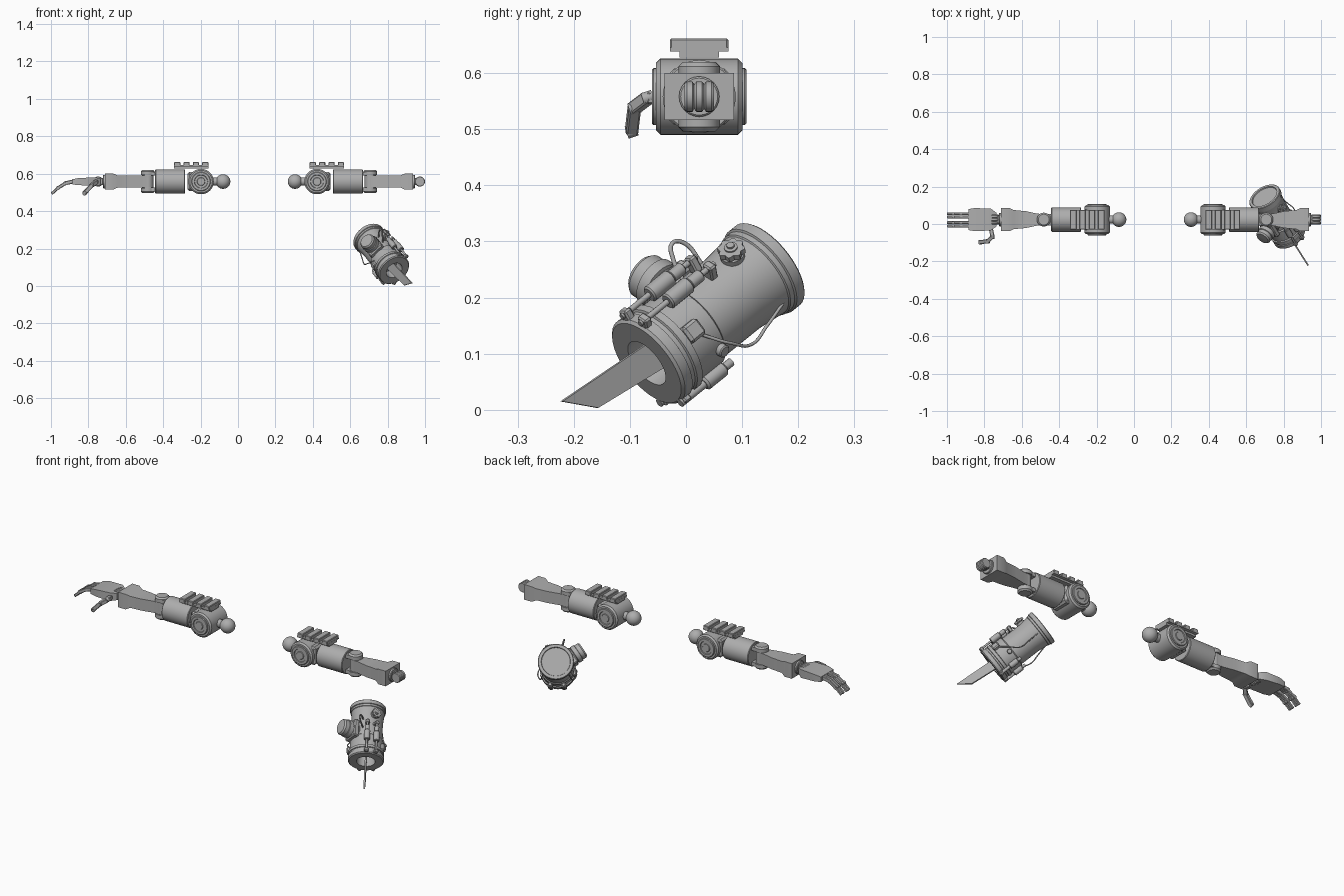
import bpy, bmesh, math
from mathutils import Vector, Matrix

if "Cube" in bpy.data.objects:
    bpy.data.objects.remove(bpy.data.objects["Cube"])

grey = bpy.data.materials.new("plain_grey")
grey.diffuse_color = (0.42, 0.42, 0.42, 1)
grey.use_nodes = True
grey.node_tree.nodes["Principled BSDF"].inputs["Base Color"].default_value = grey.diffuse_color
CY, CZ, MX = 0.0235, 0.558, 0.1125      # arm centre line and mirror plane


def finish(name, bm, angle=35):
    bmesh.ops.recalc_face_normals(bm, faces=bm.faces)
    me = bpy.data.meshes.new(name)
    bm.to_mesh(me)
    bm.free()
    ob = bpy.data.objects.new(name, me)
    bpy.context.collection.objects.link(ob)
    me.materials.append(grey)
    bpy.ops.object.select_all(action='DESELECT')
    ob.select_set(True)
    bpy.context.view_layer.objects.active = ob
    bpy.ops.object.shade_smooth_by_angle(angle=math.radians(angle))
    return ob


def skin(name, rings):
    """Bridge equal-length closed rings and cap both ends."""
    bm = bmesh.new()
    vs = [[bm.verts.new(p) for p in r] for r in rings]
    n = len(vs[0])
    for a, b in zip(vs, vs[1:]):
        for i in range(n):
            bm.faces.new((a[i], a[(i + 1) % n], b[(i + 1) % n], b[i]))
    bm.faces.new(vs[0])
    bm.faces.new(vs[-1])
    return finish(name, bm)


def lathe(name, origin, axis, profile, segs=32):
    """Turn (distance along axis, radius) pairs around an axis."""
    q = Vector(axis).to_track_quat('Z', 'Y')
    return skin(name, [[Vector(origin) + q @ Vector((r * math.cos(k * math.tau / segs),
                r * math.sin(k * math.tau / segs), t)) for k in range(segs)]
                for t, r in profile])


def rod(name, a, b, r, bev=0.0, segs=16):
    a, b = Vector(a), Vector(b)
    l = (b - a).length
    prof = [(0, r - bev), (bev, r), (l - bev, r), (l, r - bev)] if bev else [(0, r), (l, r)]
    return lathe(name, a, b - a, prof, segs)


def box(name, center, size, m=None, bev=0.0):
    bm = bmesh.new()
    bmesh.ops.create_cube(bm, size=1)
    bmesh.ops.scale(bm, vec=size, verts=bm.verts)
    if bev:
        bmesh.ops.bevel(bm, geom=bm.edges[:], offset=bev, segments=1, affect='EDGES')
    bmesh.ops.transform(bm, matrix=Matrix.Translation(center) @ (m or Matrix()), verts=bm.verts)
    return finish(name, bm, 20)


def beam(name, a, b, w, h, bev=0.003):
    """Bevelled box running from a to b."""
    a, b = Vector(a), Vector(b)
    m = (b - a).to_track_quat('X', 'Z').to_matrix().to_4x4()
    return box(name, (a + b) / 2, ((b - a).length + 0.006, w, h), m, bev)


def tube(name, pts, r):
    cu = bpy.data.curves.new(name, 'CURVE')
    cu.dimensions, cu.bevel_depth, cu.bevel_resolution = '3D', r, 2
    sp = cu.splines.new('BEZIER')
    sp.bezier_points.add(len(pts) - 1)
    for bp, p in zip(sp.bezier_points, pts):
        bp.co = p
        bp.handle_left_type = bp.handle_right_type = 'AUTO'
    ob = bpy.data.objects.new(name, cu)
    bpy.context.collection.objects.link(ob)
    cu.materials.append(grey)


# ---- the two mirrored arms ----
for side, s in (("left", -1), ("right", 1)):
    def P(x, y=0.0, z=0.0):
        return Vector((MX + s * x, CY + y, CZ + z))
    X, Y, Z = Vector((s, 0, 0)), Vector((0, 1, 0)), Vector((0, 0, 1))

    # shoulder ball, neck and drum
    ball = [(-0.039 * math.cos(a), max(0.039 * math.sin(a), 0.0005))
            for a in [k * math.pi / 16 for k in range(17)]]
    lathe(side + "_ball", P(0.1925), X, ball)
    rod(side + "_neck", P(0.21), P(0.27), 0.022)
    lathe(side + "_shoulder_drum", P(0.31), Y, [(-0.077, 0.06), (-0.069, 0.068),
          (0.069, 0.068), (0.077, 0.06)], 40)
    for e in (-1, 1):
        lathe(side + "_shoulder_cap", P(0.31), Y * e, [(0.07, 0.051), (0.081, 0.051),
              (0.084, 0.048), (0.084, 0.036), (0.080, 0.034), (0.080, 0.022),
              (0.083, 0.02), (0.083, 0.001)])
    box(side + "_shoulder_block", P(0.348), (0.07, 0.11, 0.10), bev=0.01)

    # slotted rail on top
    box(side + "_rail_base", P(0.3625, 0, 0.079), (0.186, 0.07, 0.018))
    for k in range(4):
        box(side + "_rail_slat", P(0.287 + k * 0.0503, 0, 0.094), (0.034, 0.104, 0.020), bev=0.003)
    box(side + "_rail_plate", P(0.3625, 0, 0.084), (0.186, 0.104, 0.007))

    # upper arm and elbow
    rod(side + "_upper_arm", P(0.395), P(0.555), 0.065, 0.003, 40)
    for e in (-1, 1):
        lathe(side + "_elbow_disc", P(0.595), Z * e, [(0.034, 0.037), (0.054, 0.037),
              (0.062, 0.029), (0.062, 0.001)])
        box(side + "_elbow_lug", P(0.57, 0, e * 0.042), (0.05, 0.062, 0.02))
    rod(side + "_elbow_pin", P(0.595, 0, -0.04), P(0.595, 0, 0.04), 0.03)

    # forearm widening into the square wrist
    skin(side + "_forearm", [[P(x, a * hy, b * hz) for a, b in ((-1, -1), (1, -1), (1, 1), (-1, 1))]
         for x, hy, hz in ((0.59, 0.029, 0.03), (0.63, 0.032, 0.032), (0.69, 0.045, 0.032),
                           (0.755, 0.051, 0.032), (0.778, 0.062, 0.042), (0.823, 0.062, 0.042))])
    rod(side + "_wrist_plate", P(0.82), P(0.834), 0.036, 0.003, 24)
    box(side + "_wrist_stem", P(0.843), (0.036, 0.036, 0.036))
    lathe(side + "_wrist_hinge", P(0.86), Y, [(-0.026, 0.024), (-0.022, 0.027), (-0.012, 0.027),
          (-0.009, 0.022), (-0.005, 0.027), (0.005, 0.027), (0.009, 0.022), (0.012, 0.027),
          (0.022, 0.027), (0.026, 0.024)], 24)

# ---- hand on the left arm ----
skin("palm", [[(x, CY + a * hy, z + b * hz) for a, b in ((-1, -1), (1, -1), (1, 1), (-1, 1))]
     for x, z, hy, hz in ((-0.735, 0.557, 0.036, 0.018), (-0.765, 0.557, 0.058, 0.023),
                          (-0.85, 0.558, 0.062, 0.019), (-0.885, 0.556, 0.056, 0.014))])
joints = [(-0.875, 0.560), (-0.922, 0.549), (-0.962, 0.524), (-0.994, 0.495)]
for y in (-0.010, 0.007, 0.038, 0.055):
    for k, (a, b) in enumerate(zip(joints, joints[1:])):
        beam("finger_segment", (a[0], y, a[1]), (b[0], y, b[1]), 0.0155, 0.021 - 0.003 * k)
        rod("finger_knuckle", (a[0], y - 0.007, a[1]), (a[0], y + 0.007, a[1]), 0.0115, 0, 12)
thumb = [(-0.765, -0.025, 0.553), (-0.757, -0.068, 0.556), (-0.782, -0.092, 0.538), (-0.82, -0.097, 0.497)]
for a, b in zip(thumb, thumb[1:]):
    beam("thumb_segment", a, b, 0.022, 0.022)
    rod("thumb_knuckle", Vector(b) - Vector((0, 0.009, 0.003)), Vector(b) + Vector((0, 0.009, 0.003)), 0.0115, 0, 12)

# ---- blade pod: local frame is u (up), v (side), t (along the axis) ----
A, B = Vector((0.835, -0.07, 0.083)), Vector((0.697, 0.148, 0.259))
D = (B - A).normalized()
U = (Vector((0, 0, 1)) - D * D.z).normalized()
V = D.cross(U)
L = (B - A).length


def L3(u, v, t):
    return A + U * u + V * v + D * t


def R3(deg, r, t):
    a = math.radians(deg)
    return L3(r * math.cos(a), r * math.sin(a), t)


def frame(deg):
    """Columns: radial, tangent, axis."""
    a = math.radians(deg)
    r = U * math.cos(a) + V * math.sin(a)
    return Matrix((r, D.cross(r), D)).transposed().to_4x4()


lathe("pod_body", A, D, [(0.06, 0.001), (0.06, 0.047), (0.0, 0.047), (0, 0.086), (0.005, 0.091),
      (0.024, 0.091), (0.026, 0.087), (0.034, 0.087), (0.036, 0.091), (0.05, 0.091), (0.053, 0.084),
      (0.115, 0.084), (0.12, 0.078), (0.22, 0.078), (L - 0.036, 0.084), (L - 0.034, 0.087),
      (L - 0.024, 0.087), (L - 0.022, 0.091), (L - 0.003, 0.091), (L, 0.088), (L, 0.074),
      (L - 0.006, 0.072), (L - 0.006, 0.001)], 48)
# blade with a slanted tip
outline = ((0.055, 0.026), (-0.187, 0.045), (-0.131, -0.007), (0.055, -0.03))
skin("blade", [[L3(u, v, t) for t, u in outline] for v in (-0.004, 0.004)])

# side turret
T = frame(-55).col[0].to_3d()
lathe("turret", L3(0, 0, 0.15), T, [(0.05, 0.04), (0.105, 0.04), (0.107, 0.046), (0.128, 0.046),
      (0.13, 0.042), (0.15, 0.042), (0.158, 0.036), (0.16, 0.001)])
box("turret_base", R3(-55, 0.088, 0.15), (0.03, 0.088, 0.095), frame(-55), 0.006)

# wire handle
tube("handle", [R3(-14, 0.07, 0.155), R3(-14, 0.115, 0.165), R3(-14, 0.138, 0.182),
                R3(-14, 0.128, 0.2), R3(-14, 0.07, 0.205)], 0.004)

# piston pairs above, short canisters below
for deg in (3, 32):
    rod("piston_rod", R3(deg, 0.1, 0.0), R3(deg, 0.1, 0.19), 0.0055, 0, 12)
    rod("piston_barrel", R3(deg, 0.1, 0.07), R3(deg, 0.1, 0.125), 0.0155, 0.003, 20)
    rod("piston_sleeve", R3(deg, 0.1, 0.125), R3(deg, 0.1, 0.155), 0.0115, 0.002, 20)
    for t in (0.012, 0.178):
        box("piston_mount", R3(deg, 0.092, t), (0.032, 0.022, 0.016), frame(deg), 0.003)
for deg in (158, 202):
    rod("lower_canister", R3(deg, 0.093, 0.06), R3(deg, 0.093, 0.112), 0.014, 0.004, 20)
    rod("canister_neck", R3(deg, 0.093, 0.0), R3(deg, 0.093, 0.13), 0.008, 0, 12)
    box("canister_foot", R3(deg, 0.089, 0.012), (0.022, 0.024, 0.016), frame(deg), 0.003)
box("side_pad", R3(75, 0.088, 0.068), (0.022, 0.034, 0.036), frame(75), 0.005)
box("side_pad", R3(-100, 0.088, 0.068), (0.022, 0.034, 0.036), frame(-100), 0.005)
rod("lower_stud", R3(120, 0.07, 0.105), R3(120, 0.095, 0.105), 0.012, 0.002)

# scalloped valve knob
K = frame(30).col[0].to_3d()
lathe("valve_stem", L3(0, 0, 0.236), K, [(0.065, 0.022), (0.086, 0.022), (0.088, 0.012), (0.104, 0.012), (0.105, 0.007), (0.109, 0.007)], 20)
q = K.to_track_quat('Z', 'Y')
skin("valve_wheel", [[L3(0, 0, 0.236) + K * h + q @ Vector((r * math.cos(a), r * math.sin(a), 0))
     for k in range(48) for a in [k * math.tau / 48]
     for r in [0.023 + 0.0025 * math.cos(8 * a)]] for h in (0.09, 0.101)])

# loose cables
for m in (1, -1):
    tube("cable", [L3(-0.05, m * 0.06, 0.275), L3(-0.062, m * 0.072, 0.21), L3(-0.068, m * 0.082, 0.16),
                   L3(-0.035, m * 0.098, 0.115), L3(0.006, m * 0.088, 0.08)], 0.003)
